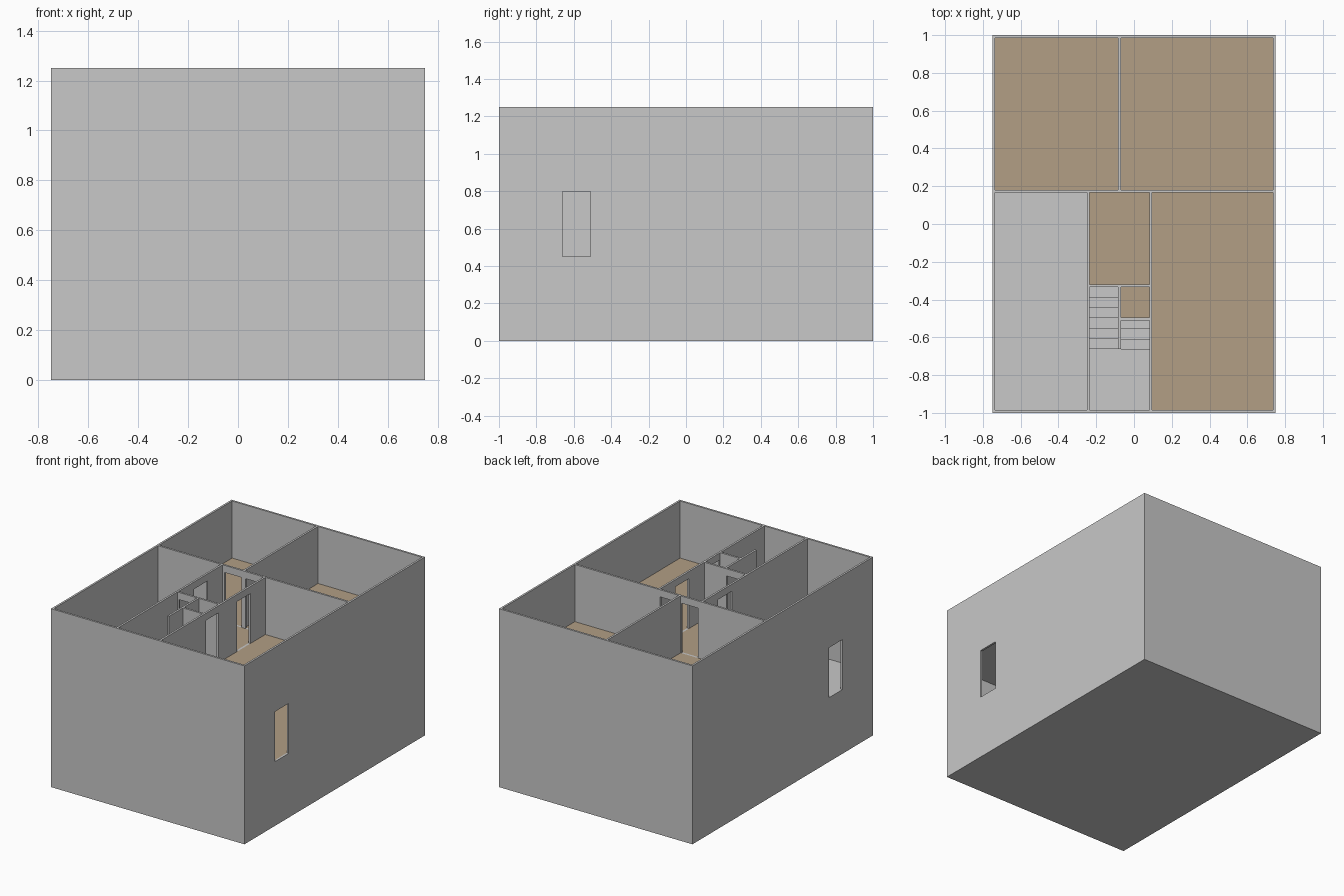
import bpy, bmesh

if "Cube" in bpy.data.objects:
    bpy.data.objects.remove(bpy.data.objects["Cube"])


def material(name, rgb):
    m = bpy.data.materials.new(name)
    m.diffuse_color = (*rgb, 1)
    m.use_nodes = True
    m.node_tree.nodes["Principled BSDF"].inputs["Base Color"].default_value = m.diffuse_color
    return m


GREY = material("plaster grey", (0.58, 0.58, 0.58))
TAN = material("wood tan", (0.445, 0.342, 0.235))

T = 0.014                      # wall thickness
H = 0.4                        # storey height
FLOORS = (0.05, 0.45, 0.85)
DOOR = 0.35                    # door height


def boxes(name, specs, tan_top=False):
    """One object made of boxes given as (x0, x1, y0, y1, z0, z1)."""
    bm = bmesh.new()
    for x0, x1, y0, y1, z0, z1 in specs:
        vs = bmesh.ops.create_cube(bm, size=1)["verts"]
        for v in vs:
            v.co = (x1 if v.co.x > 0 else x0,
                    y1 if v.co.y > 0 else y0,
                    z1 if v.co.z > 0 else z0)
    bm.normal_update()
    if tan_top:
        for f in bm.faces:
            f.material_index = int(f.normal.z > 0.5)
    me = bpy.data.meshes.new(name)
    bm.to_mesh(me)
    bm.free()
    me.materials.append(GREY)
    me.materials.append(TAN)
    ob = bpy.data.objects.new(name, me)
    bpy.context.collection.objects.link(ob)
    return ob


def wall(name, axis, c, a, b, doors=(), z0=0.05, z1=1.25):
    """Wall along an axis at offset c; doors are (start, end, floor z)."""
    def box(p, q, t, lo, hi):
        if axis == "x":
            return (p, q, c - t, c + t, lo, hi)
        return (c - t, c + t, p, q, lo, hi)
    ob = boxes(name, [box(a, b, T / 2, z0, z1)])
    if doors:
        cut = boxes(name + "_cutter", [box(p, q, T, f, f + DOOR) for p, q, f in doors])
        cut.hide_render = True
        cut.hide_set(True)
        mod = ob.modifiers.new("doors", "BOOLEAN")
        mod.operation = "DIFFERENCE"
        mod.solver = "EXACT"
        mod.object = cut


def every(a, b, floors=FLOORS):
    return [(a, b, f) for f in floors]


# Outer shell, with an entrance on each side of the middle storey
X, Y = 0.75, 1.0
XI, YI = X - T, Y - T
boxes("base", [(-X, X, -Y, Y, 0, 0.05)])
for side, label in ((-1, "left"), (1, "right")):
    wall(label + "_outer_wall", "y", side * (X - T / 2), -Y, Y, [(-0.66, -0.51, 0.45)])
for side, label in ((-1, "front"), (1, "back")):
    wall(label + "_outer_wall", "x", side * (Y - T / 2), -XI, XI)

# Partition lines
CROSS, LEFT, MID, RIGHT, STAIR, CLOSET = 0.173, -0.243, -0.077, 0.089, -0.327, -0.503
h = T / 2

# Partitions
wall("cross_wall", "x", CROSS, -XI, XI, every(-0.22, -0.09) + every(-0.06, 0.075))
wall("back_divider", "y", MID, CROSS + h, YI)
wall("left_partition", "y", LEFT, -YI, CROSS - h, every(-0.15, 0))
wall("right_partition", "y", RIGHT, -YI, CROSS - h,
     every(-0.15, 0) + [(-0.49, -0.355, 0.85)])
wall("stair_wall", "x", STAIR, LEFT + h, RIGHT - h,
     every(-0.225, -0.09, FLOORS[1:]) + every(-0.065, 0.07, FLOORS[:2]))
wall("stair_divider", "y", MID, -0.662, STAIR - h)
wall("closet_wall", "x", CLOSET, MID + h, RIGHT - h, z0=0.83)

# Room floors on each storey
ROOMS = {
    "back_left_floor": (-XI, MID - h, CROSS + h, YI),
    "back_right_floor": (MID + h, XI, CROSS + h, YI),
    "right_floor": (RIGHT + h, XI, -YI, CROSS - h),
    "hall_floor": (LEFT + h, RIGHT - h, STAIR + h, CROSS - h),
    "left_floor": (-XI, LEFT - h, -YI, CROSS - h),
}
for name, r in ROOMS.items():
    boxes(name, [(*r, f - 0.02, f + (0.001 if f < 0.1 else 0)) for f in FLOORS],
          tan_top=name != "left_floor")
boxes("closet_floor", [(MID + h, RIGHT - h, CLOSET + h, STAIR - h, 0.83, 0.85)], True)

# Switchback stairs between storeys
RISE, GO, LAND = H / 14, 0.0548, -0.663
for f, label in zip(FLOORS, ("lower", "upper")):
    steps = []
    for i in range(6):
        y, z = STAIR - h - i * GO, f + (i + 1) * RISE
        steps.append((MID + h, RIGHT - h, y - GO, y, z - 0.03, z))
        y, z = LAND + i * GO, f + H / 2 + (i + 1) * RISE
        steps.append((LEFT + h, MID - h, y, y + GO, z - 0.03, z))
    boxes(label + "_stair_steps", steps)
    boxes(label + "_stair_landing",
          [(LEFT + h, RIGHT - h, -YI, LAND, f + H / 2 - 0.03, f + H / 2)])
